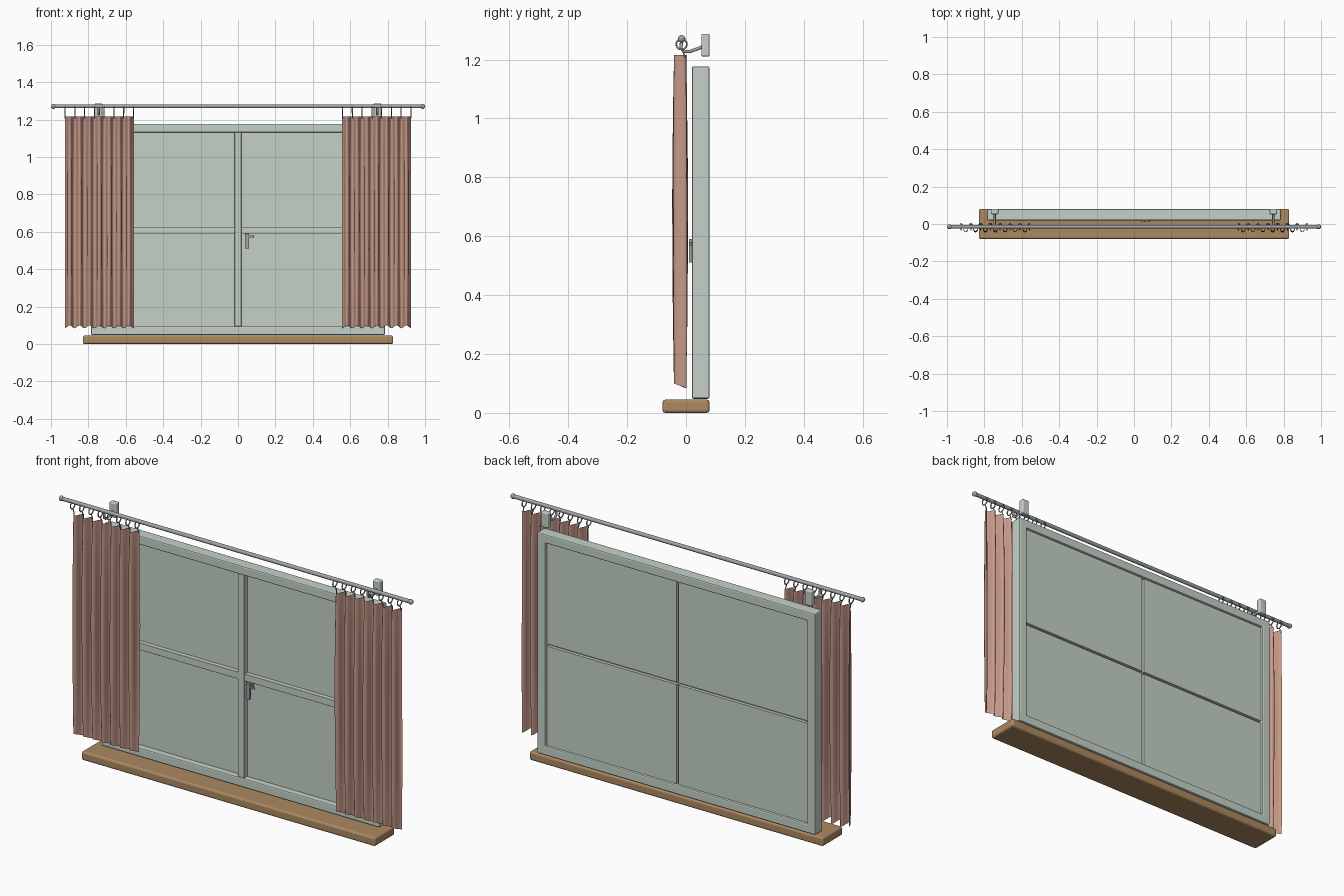
import bpy, bmesh, math
from mathutils import Vector

cube = bpy.data.objects.get("Cube")
if cube:
    bpy.data.objects.remove(cube, do_unlink=True)


def material(name, r, g, b):
    m = bpy.data.materials.new(name)
    m.use_nodes = True
    m.diffuse_color = (r, g, b, 1)
    m.node_tree.nodes["Principled BSDF"].inputs["Base Color"].default_value = (r, g, b, 1)
    return m


PAINT = material("pale_green_paint", 0.56, 0.64, 0.58)
WOOD = material("sill_wood", 0.41, 0.25, 0.12)
CLOTH = material("curtain_cloth", 0.56, 0.32, 0.25)
METAL = material("grey_metal", 0.36, 0.37, 0.37)


def add_object(name, bm, mat, smooth=False):
    me = bpy.data.meshes.new(name)
    bm.to_mesh(me)
    bm.free()
    me.materials.append(mat)
    ob = bpy.data.objects.new(name, me)
    bpy.context.collection.objects.link(ob)
    if smooth:
        me.shade_smooth()
    return ob


def box(name, lo, hi, mat, bevel=0.0):
    bm = bmesh.new()
    bmesh.ops.create_cube(bm, size=1)
    lo, hi = Vector(lo), Vector(hi)
    for v in bm.verts:
        v.co = Vector(((hi[i] + lo[i]) / 2 + v.co[i] * (hi[i] - lo[i]) for i in range(3)))
    ob = add_object(name, bm, mat)
    if bevel:
        mod = ob.modifiers.new("rounded_edges", "BEVEL")
        mod.width = bevel
        mod.segments = 3
    return ob


def tube(name, points, radius, mat, cyclic=False):
    cu = bpy.data.curves.new(name, "CURVE")
    cu.dimensions = "3D"
    cu.bevel_depth = radius
    cu.bevel_resolution = 3
    cu.use_fill_caps = True
    sp = cu.splines.new("POLY")
    sp.points.add(len(points) - 1)
    for p, co in zip(sp.points, points):
        p.co = (*co, 1)
    sp.use_cyclic_u = cyclic
    cu.materials.append(mat)
    ob = bpy.data.objects.new(name, cu)
    bpy.context.collection.objects.link(ob)
    return ob


# Sill
box("sill", (-0.83, -0.08, 0), (0.83, 0.08, 0.045), WOOD, 0.01)

# Outer frame: a rectangular ring swept front to back
W, Z0, Z1, T = 0.785, 0.048, 1.177, 0.046
bm = bmesh.new()
loops = []
for y, inset in ((0.02, 0), (0.02, T), (0.08, T), (0.08, 0)):
    x, lo, hi = W - inset, Z0 + inset, Z1 - inset
    loops.append([bm.verts.new(c) for c in ((-x, y, lo), (x, y, lo), (x, y, hi), (-x, y, hi))])
for i in range(4):
    a, b = loops[i], loops[(i + 1) % 4]
    for j in range(4):
        k = (j + 1) % 4
        bm.faces.new((a[j], a[k], b[k], b[j]))
bmesh.ops.recalc_face_normals(bm, faces=bm.faces)
frame = add_object("window_frame", bm, PAINT)
mod = frame.modifiers.new("rounded_edges", "BEVEL")
mod.width = 0.006
mod.segments = 2

# Glazing bars and the four panes with narrow joints between them
MID, BAR = 0.608, 0.018
box("mullion", (-BAR, 0.025, Z0 + T), (BAR, 0.052, Z1 - T), PAINT, 0.002)
for side, s in (("left", 1), ("right", -1)):
    xs = sorted((s * BAR, s * (W - T)))
    box(side + "_transom", (xs[0], 0.027, MID - BAR), (xs[1], 0.052, MID + BAR), PAINT, 0.002)
    xs = sorted((s * 0.006, s * (W - T)))
    for level, lo, hi in (("lower", Z0 + T, MID - 0.006), ("upper", MID + 0.006, Z1 - T)):
        box(f"{side}_{level}_pane", (xs[0], 0.05, lo), (xs[1], 0.068, hi), PAINT)

# Window handle
box("handle_stem", (0.04, 0.018, 0.56), (0.056, 0.051, 0.585), METAL)
box("handle_grip", (0.037, 0.01, 0.51), (0.06, 0.02, 0.59), METAL, 0.003)
box("handle_latch", (0.055, 0.011, 0.568), (0.085, 0.019, 0.58), METAL, 0.002)

# Curtain rod with ball ends
ROD_Y, ROD_Z = -0.015, 1.27
tube("curtain_rod", [(-0.985, ROD_Y, ROD_Z), (0.985, ROD_Y, ROD_Z)], 0.01, METAL)
for side, s in (("left", 1), ("right", -1)):
    bm = bmesh.new()
    bmesh.ops.create_uvsphere(bm, u_segments=16, v_segments=10, radius=0.013)
    ball = add_object(side + "_rod_end", bm, METAL, True)
    ball.location = (s * 0.987, ROD_Y, ROD_Z)

    # Wall bracket: plate and curved arm
    x = s * 0.745
    box(side + "_bracket_plate", (x - 0.02, 0.052, 1.21), (x + 0.02, 0.08, 1.287), PAINT, 0.006)
    arm = [(x, 0.055, 1.243), (x, 0.035, 1.235), (x, 0.012, 1.227), (x, -0.006, 1.228),
           (x, -0.017, 1.238), (x, ROD_Y, 1.265)]
    tube(side + "_bracket_arm", arm, 0.006, METAL)


def curtain(side, s):
    # Pleated cloth, with the folds sagging at the hem
    x0, x1, folds, per_fold, rows = 0.557, 0.926, 7, 12, 16
    cols = folds * per_fold
    bm = bmesh.new()
    grid = []
    for r in range(rows + 1):
        t = r / rows
        row = []
        for c in range(cols + 1):
            u = c / cols
            phase = 2 * math.pi * folds * u
            amp = 0.019 + 0.006 * math.sin(math.pi * t) + 0.002 * math.sin(5 * t + 9 * u)
            wave = math.cos(phase)
            sway = 0.004 * math.sin(math.pi * t) * math.sin(phase * 2)
            z = 1.215 + t * (0.092 - 1.215 - 0.008 * wave)
            row.append(bm.verts.new((s * (x0 + (x1 - x0) * u + sway), -0.02 + amp * wave, z)))
        grid.append(row)
    for r in range(rows):
        for c in range(cols):
            q = (grid[r][c], grid[r + 1][c], grid[r + 1][c + 1], grid[r][c + 1])
            bm.faces.new(q if s > 0 else q[::-1])
    add_object(side + "_curtain", bm, CLOTH, True)

    # Hanging rings and hooks
    for i in range(folds + 1):
        x = s * (x0 + 0.002 + (x1 - x0 - 0.004) * i / folds)
        ring = [(x, ROD_Y + 0.018 * math.cos(a * math.pi / 8), 1.252 + 0.018 * math.sin(a * math.pi / 8))
                for a in range(16)]
        tube(f"{side}_ring_{i + 1}", ring, 0.003, METAL, True)
        tube(f"{side}_hook_{i + 1}", [(x, ROD_Y, 1.236), (x, -0.008, 1.222), (x, -0.003, 1.205)],
             0.0025, METAL)


curtain("left", 1)
curtain("right", -1)
